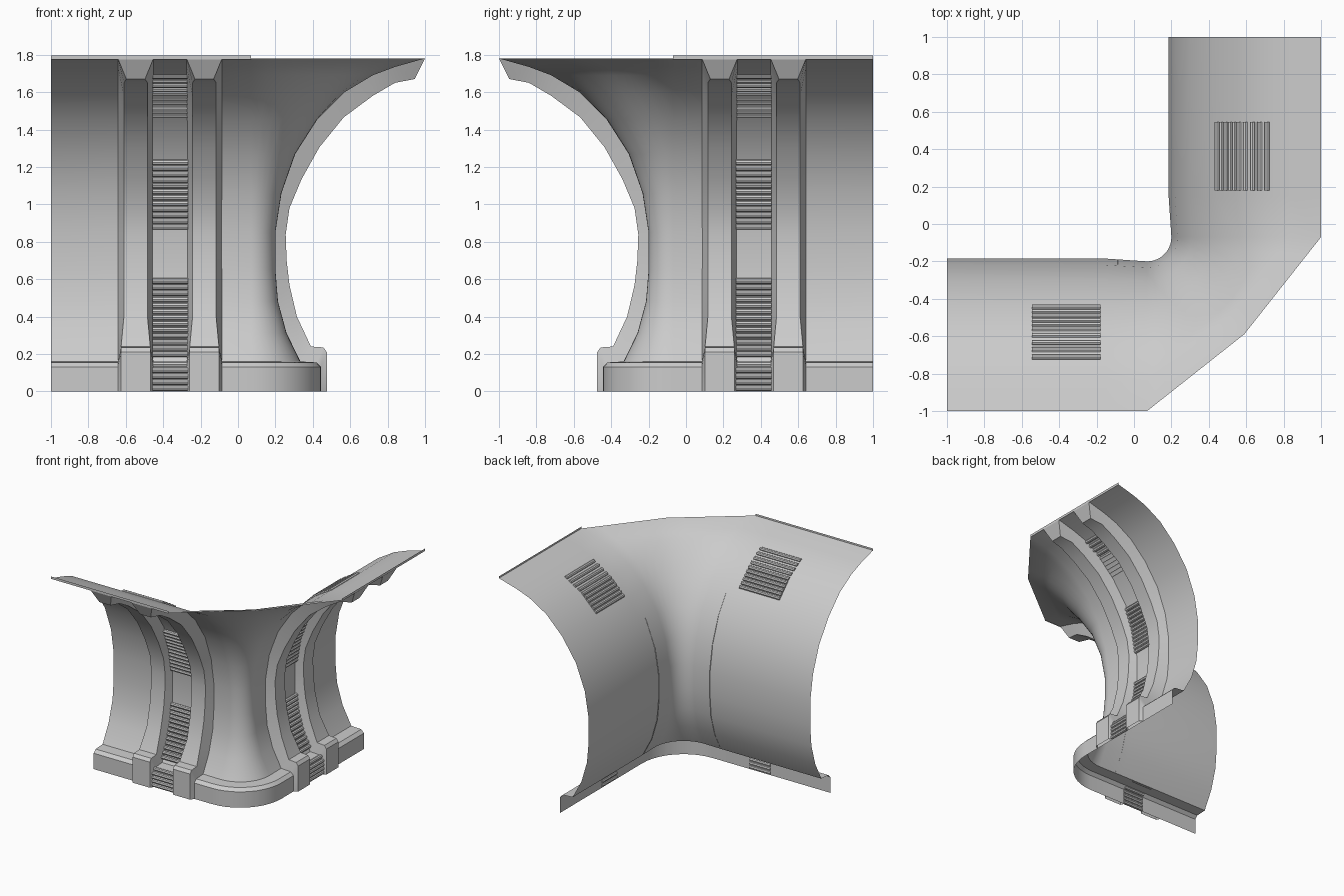
import bpy, bmesh
from math import sin, cos, pi, radians

if "Cube" in bpy.data.objects:
    bpy.data.objects.remove(bpy.data.objects["Cube"])

# Matched profiles (distance out from the axis, height): wall sheet and rib crest
S = [(1, 1.78), (.84, 1.735), (.72, 1.69), (.57, 1.6), (.425, 1.455), (.3, 1.27),
     (.22, 1.06), (.185, .85), (.185, .65), (.2, .48), (.25, .31), (.33, .16),
     (.42, .155), (.445, .13), (.445, 0)]
R = [(.945, 1.67), (.84, 1.65), (.72, 1.58), (.565, 1.465), (.435, 1.305), (.34, 1.135),
     (.275, .98), (.255, .84), (.26, .7), (.275, .57), (.315, .4), (.39, .24),
     (.457, .235), (.475, .21), (.475, 0)]
C = .07  # corner centre is (C, -C)


def make(name, verts, faces, swap=False):
    if swap:  # reflect onto the other arm
        verts = [(-y, -x, z) for x, y, z in verts]
    me = bpy.data.meshes.new(name)
    me.from_pydata(verts, [], faces)
    bm = bmesh.new()
    bm.from_mesh(me)
    bmesh.ops.recalc_face_normals(bm, faces=bm.faces)
    bm.to_mesh(me)
    bm.free()
    ob = bpy.data.objects.new(name, me)
    bpy.context.collection.objects.link(ob)
    bpy.ops.object.select_all(action='DESELECT')
    ob.select_set(True)
    bpy.context.view_layer.objects.active = ob
    bpy.ops.object.shade_smooth_by_angle(angle=radians(32))
    return ob


def both(name, verts, faces):
    make("left_" + name, verts, faces)
    make("right_" + name, verts, faces, True)


def grid(rows):
    n = len(rows[0])
    verts = [v for r in rows for v in r]
    faces = [(i*n+j, i*n+j+1, (i+1)*n+j+1, (i+1)*n+j)
             for i in range(len(rows)-1) for j in range(n-1)]
    return verts, faces


def plan(d, z):
    """Plan line of the wall: arm, corner flattening to two facets at the top, arm."""
    r = d - C + .015 * max(0, 1 - (d - .185) / .2)
    t = min(1, max(0, (d - .45) / .4))
    m = .79 * sin(pi/4)
    n = 10
    pts = [(-1, -d, z), (-.15, -d, z)]
    for i in range(n + 1):
        f = i / n
        ax, ay = sin(f*pi/2), -cos(f*pi/2)
        if f <= .5:
            px, py = m*2*f, -1 + (1-m)*2*f
        else:
            px, py = m + (1-m)*(2*f-1), -m + m*(2*f-1)
        pts.append((C + r*(ax + (px-ax)*t), -C + r*(ay + (py-ay)*t), z))
    return pts + [(d, .15, z), (d, 1, z)]


def depth(z):
    """Distance of the wall sheet at a height."""
    for (d0, z0), (d1, z1) in zip(S, S[1:]):
        if z1 <= z <= z0:
            return d0 + (d1 - d0) * (z0 - z) / (z0 - z1)


# Curved wall sheet with bottom plinth
make("curved_wall", *grid([plan(d, z) for d, z in S]))

# Thin lip along the top edge of each arm
both("top_lip", *grid([[(-1, -1, z), (C, -1, z)] for z in (1.775, 1.795)]))

# Paired ribs swept down each arm, ending in plinth blocks
for label, cx in (("outer_rib", -.547), ("inner_rib", -.18)):
    rows = []
    for i, ((sd, sz), (rd, rz)) in enumerate(zip(S, R)):
        h = .05 if i == 0 else .063 if i < 11 else .078
        rows.append([(cx-.095, -sd, sz), (cx-h, -rd, rz),
                     (cx+h, -rd, rz), (cx+.095, -sd, sz)])
    v, f = grid(rows)
    both(label, v, f + [(0, 1, 2, 3)])

# Recessed panel between the ribs
both("channel_panel", *grid([[(-.46, -d-.012, z-.006), (-.27, -d-.012, z-.006)]
                             for d, z in S[3:12]]))

# Stacks of horizontal slats: low z, high z, count, half width, outward offset
groups = [("upper", 1.475, 1.685, 10, .183, 0), ("middle", .88, 1.225, 12, .095, .02),
          ("lower", .2, .59, 13, .095, .02), ("plinth", .018, .145, 5, .095, .004)]
K = 8
for label, z0, z1, count, hw, off in groups:
    verts, faces = [], []
    for i in range(count):
        z = z0 + (z1 - z0) * i / (count - 1)
        y = -depth(z) - off
        b = len(verts)
        for x in (-.363 - hw, -.363 + hw):
            verts += [(x, y + .015*cos(2*pi*k/K), z + .015*sin(2*pi*k/K)) for k in range(K)]
        faces += [(b+k, b+(k+1) % K, b+K+(k+1) % K, b+K+k) for k in range(K)]
        faces += [tuple(range(b, b+K)), tuple(range(b+K, b+2*K))]
    both(label + "_slats", verts, faces)
